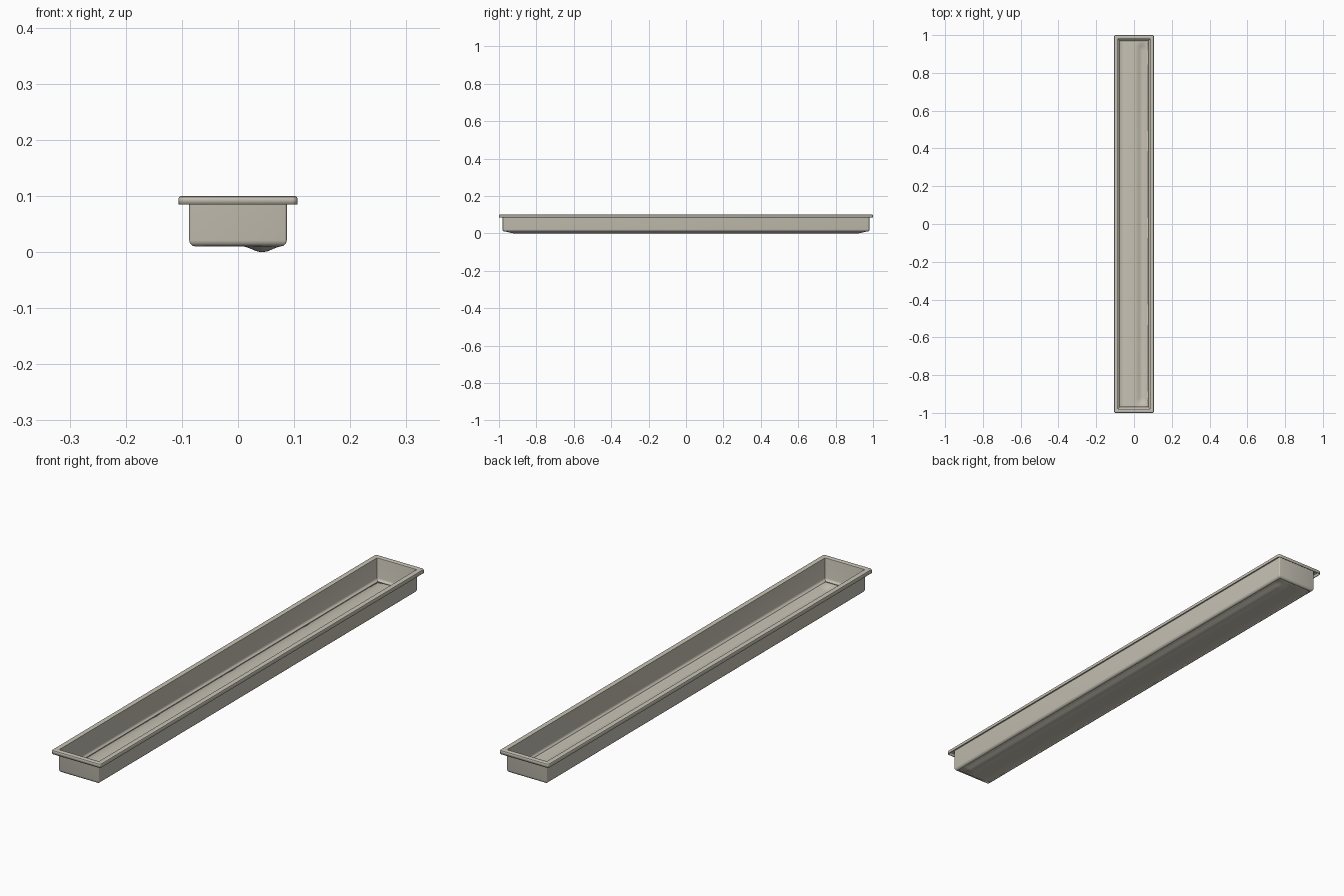
import bpy, bmesh, math

if "Cube" in bpy.data.objects:
    bpy.data.objects.remove(bpy.data.objects["Cube"])

SHEET = 0.002          # sheet thickness
FLOOR_X, FLOOR_Y, FLOOR_Z = 0.076, 0.970, 0.012

metal = bpy.data.materials.new("warm_grey_metal")
metal.diffuse_color = (0.57, 0.54, 0.46, 1)
metal.use_nodes = True
metal.node_tree.nodes["Principled BSDF"].inputs["Base Color"].default_value = metal.diffuse_color


def ring(bm, hx, hy, z, r, steps=4):
    """Rounded rectangle loop, counter-clockwise seen from above."""
    verts = []
    for k, (sx, sy) in enumerate([(1, 1), (-1, 1), (-1, -1), (1, -1)]):
        for i in range(steps + 1):
            a = math.pi / 2 * (k + i / steps)
            verts.append(bm.verts.new((sx * (hx - r) + r * math.cos(a),
                                       sy * (hy - r) + r * math.sin(a), z)))
    return verts


def floor_height(x, y):
    """Flat floor with a soft drain channel, fading out at both ends."""
    d = min(abs(x - 0.043) / 0.036, 1)
    fade = min((FLOOR_Y - abs(y)) / 0.05, 1)
    fade = fade * fade * (3 - 2 * fade)
    return FLOOR_Z - 0.010 * fade * (0.5 + 0.5 * math.cos(math.pi * d))


def finish(bm, name):
    mesh = bpy.data.meshes.new(name)
    bm.to_mesh(mesh)
    bm.free()
    ob = bpy.data.objects.new(name, mesh)
    bpy.context.collection.objects.link(ob)
    mesh.materials.append(metal)
    solid = ob.modifiers.new("sheet", 'SOLIDIFY')
    solid.thickness, solid.offset = SHEET, -1
    solid.use_even_offset = True
    bpy.context.view_layer.objects.active = ob
    ob.select_set(True)
    bpy.ops.object.shade_smooth_by_angle(angle=math.radians(35))
    ob.select_set(False)


# Trough walls and folded rim: half width, half length, height, corner radius
profile = [
    (0.106, 1.000, 0.085, 0.009), (0.106, 1.000, 0.095, 0.009),
    (0.1045, 0.9985, 0.0985, 0.0075), (0.101, 0.995, 0.100, 0.005),
    (0.088, 0.982, 0.100, 0.002), (0.0855, 0.9795, 0.0985, 0.002),
    (0.085, 0.979, 0.096, 0.002), (0.085, 0.979, 0.021, 0.002),
    (0.0838, 0.9778, 0.0165, 0.0015), (0.0805, 0.9745, 0.0132, 0.001),
    (FLOOR_X, FLOOR_Y, FLOOR_Z, 0.0005),
]
bm = bmesh.new()
rings = [ring(bm, *p) for p in profile]
for a, b in zip(rings, rings[1:]):
    n = len(a)
    for i in range(n):
        j = (i + 1) % n
        bm.faces.new((a[i], a[j], b[j], b[i]))
finish(bm, "trough_walls_and_rim")

# Trough floor with the lengthwise channel
xs = [-FLOOR_X, -0.035] + [0.007 + 0.069 * i / 20 for i in range(21)]
ends = [FLOOR_Y - 0.05 * i / 6 for i in range(7)]
ys = [-y for y in ends] + [-0.46, 0, 0.46] + ends[::-1]
bm = bmesh.new()
grid = [[bm.verts.new((x, y, floor_height(x, y))) for x in xs] for y in ys]
for r0, r1 in zip(grid, grid[1:]):
    for i in range(len(xs) - 1):
        bm.faces.new((r0[i], r0[i + 1], r1[i + 1], r1[i]))
finish(bm, "trough_floor")
